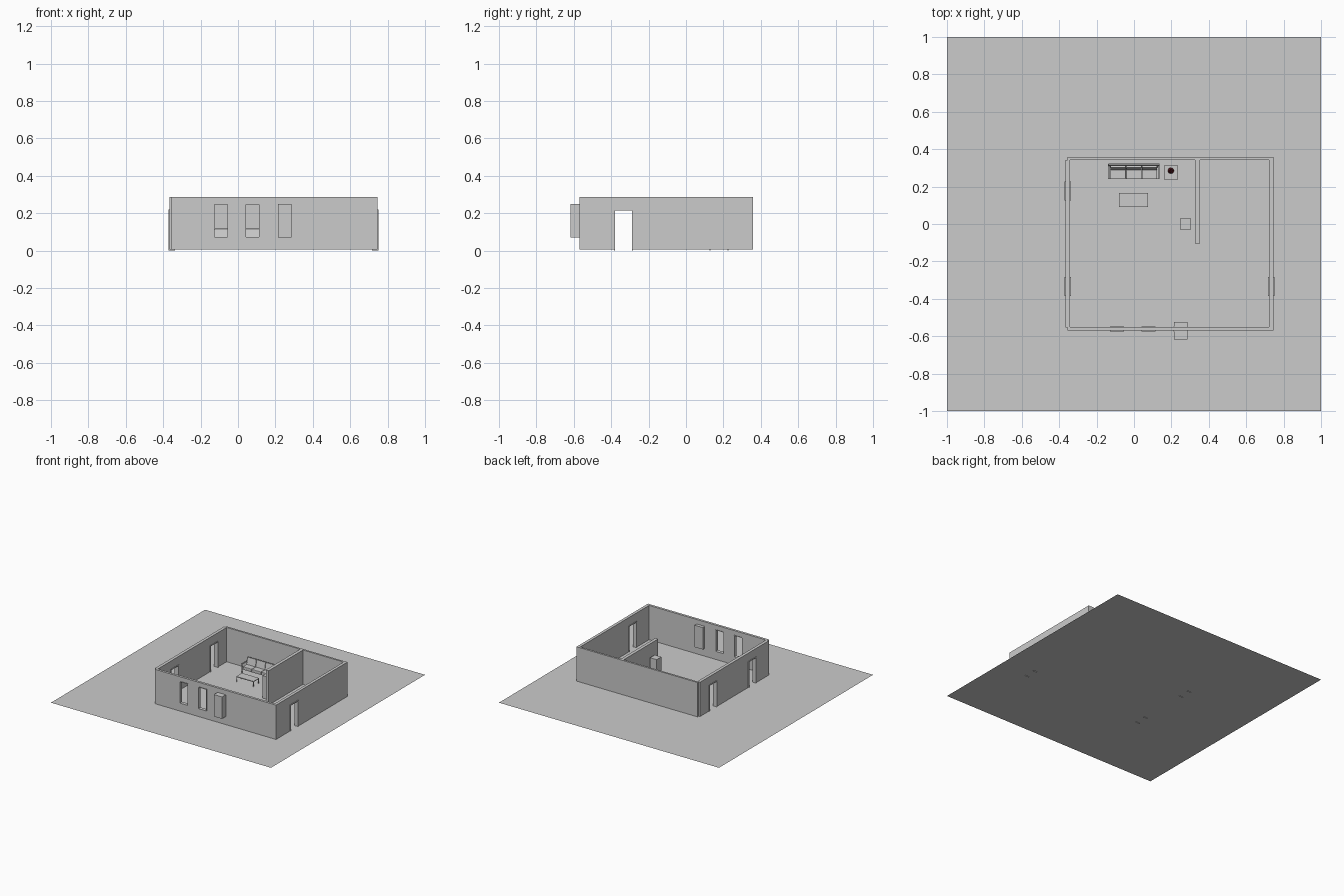
import bpy, bmesh, math
from mathutils import Matrix, Vector

if "Cube" in bpy.data.objects:
    bpy.data.objects.remove(bpy.data.objects["Cube"])

G = 0.005          # ground level; frames reach down to z = 0
TOP = 0.287


def finish(name, bm):
    mesh = bpy.data.meshes.new(name)
    bmesh.ops.recalc_face_normals(bm, faces=bm.faces)
    bm.to_mesh(mesh)
    bm.free()
    ob = bpy.data.objects.new(name, mesh)
    bpy.context.collection.objects.link(ob)
    return ob


def add_box(bm, x, y, z, tilt=0):
    """Box from (min, max) ranges, optionally tilted about x at its base."""
    size = (x[1] - x[0], y[1] - y[0], z[1] - z[0])
    base = Vector(((x[0] + x[1]) / 2, (y[0] + y[1]) / 2, z[0]))
    m = (Matrix.Translation(base) @ Matrix.Rotation(tilt, 4, 'X')
         @ Matrix.Translation((0, 0, size[2] / 2)) @ Matrix.Diagonal((*size, 1)))
    bmesh.ops.create_cube(bm, size=1, matrix=m)


def boxes(name, items, bevel=0):
    bm = bmesh.new()
    for it in items:
        add_box(bm, *it)
    ob = finish(name, bm)
    if bevel:
        mod = ob.modifiers.new("soft_edges", 'BEVEL')
        mod.width, mod.segments = bevel, 2
    return ob


def wall(name, x, y, openings=()):
    ob = boxes(name, [(x, y, (G, TOP))])
    for i, cut in enumerate(openings):
        cutter = boxes(f"{name}_cutter_{i}", [cut])
        cutter.hide_render = True
        cutter.hide_set(True)
        mod = ob.modifiers.new("opening", 'BOOLEAN')
        mod.operation, mod.solver, mod.object = 'DIFFERENCE', 'EXACT', cutter
        # bake the opening, then drop the cutter
        bpy.context.view_layer.update()
        dg = bpy.context.evaluated_depsgraph_get()
        ob_mesh = bpy.data.meshes.new_from_object(ob.evaluated_get(dg))
        ob.modifiers.clear()
        ob.data = ob_mesh
        bpy.data.objects.remove(cutter)
    return ob


# Ground sheet
bm = bmesh.new()
bmesh.ops.create_grid(bm, x_segments=1, y_segments=1, size=1,
                      matrix=Matrix.Translation((0, 0, G)))
finish("ground", bm)

# Openings: doors in the side walls, windows in the front wall
DOOR_W, DOOR_H, F = 0.09, 0.214, 0.006
left_doors, right_doors = [-0.335, 0.176], [-0.335]
windows = [-0.0915, 0.0775, 0.25]
WIN_W, WIN_Z = 0.076, (0.07, 0.25)


def door_cut(x, y):
    h = DOOR_W / 2 + F
    return (x, (y - h, y + h), (-0.1, DOOR_H + F))


def window_cut(x):
    h = WIN_W / 2
    return ((x - h, x + h), (-0.7, -0.4), WIN_Z)


# Walls
wall("left_wall", (-0.367, -0.342), (-0.553, 0.342),
     [door_cut((-0.5, -0.2), y) for y in left_doors])
wall("right_wall", (0.721, 0.745), (-0.55, 0.341),
     [door_cut((0.6, 0.9), y) for y in right_doors])
wall("front_wall", (-0.355, 0.745), (-0.57, -0.55), [window_cut(x) for x in windows])
wall("back_wall", (-0.355, 0.745), (0.341, 0.357))
wall("partition_wall", (0.326, 0.352), (-0.105, 0.341))


# Door frames
def door_frame(name, x, y):
    h = DOOR_W / 2
    boxes(name, [(x, (y - h - F, y - h), (0, DOOR_H)),
                 (x, (y + h, y + h + F), (0, DOOR_H)),
                 (x, (y - h - F, y + h + F), (DOOR_H, DOOR_H + F))])


for i, y in enumerate(left_doors):
    door_frame(f"left_door_frame_{i}", (-0.372, -0.337), y)
for i, y in enumerate(right_doors):
    door_frame(f"right_door_frame_{i}", (0.716, 0.75), y)

# Window frames, slightly proud of the wall
for i, x in enumerate(windows):
    h, t, y = WIN_W / 2, 0.003, (-0.575, -0.547)
    z0, z1 = WIN_Z
    boxes(f"window_frame_{i}", [((x - h, x - h + t), y, WIN_Z),
                                ((x + h - t, x + h), y, WIN_Z),
                                ((x - h + t, x + h - t), y, (z0, z0 + t)),
                                ((x - h + t, x + h - t), y, (z1 - t, z1))])

# Block standing in the third window, and tall cabinet by the partition
boxes("window_block", [((0.213, 0.287), (-0.617, -0.523), WIN_Z)])
boxes("cabinet", [((0.245, 0.305), (-0.03, 0.03), (G, 0.19))])

# Sofa: frame rails, arms and legs
sx0, sx1 = -0.137, 0.135
parts = [((sx0, sx1), (0.242, 0.318), (0.036, 0.043))]
for x in (sx0, sx1 - 0.006):
    xr = (x, x + 0.006)
    parts += [(xr, (0.242, 0.248), (G, 0.078)),
              (xr, (0.312, 0.318), (G, 0.078)),
              ((x - 0.002, x + 0.008), (0.24, 0.322), (0.078, 0.083))]
parts.append(((sx0, sx1), (0.303, 0.309), (0.043, 0.112), -0.2))
boxes("sofa_frame", parts)

# Sofa cushions, three across
w = (sx1 - sx0 - 0.02) / 3
cols = [(sx0 + 0.01 + i * w + 0.001, sx0 + 0.01 + (i + 1) * w - 0.001) for i in range(3)]
boxes("sofa_seat_cushions", [(c, (0.24, 0.30), (0.043, 0.062)) for c in cols], 0.003)
boxes("sofa_back_cushions", [(c, (0.288, 0.302), (0.055, 0.118), -0.2) for c in cols], 0.003)


# Tables with a slab top and four legs
def table(name, x, y, h, leg=0.005):
    legs = [((a, a + leg), (b, b + leg), (G, h - 0.006))
            for a in (x[0], x[1] - leg) for b in (y[0], y[1] - leg)]
    boxes(name, [(x, y, (h - 0.006, h))] + legs)


table("coffee_table", (-0.08, 0.076), (0.092, 0.165), 0.05)
table("side_table", (0.16, 0.235), (0.237, 0.312), 0.055)

# Vase: lathed profile on the side table
profile = [(0, 0), (0.009, 0), (0.015, 0.012), (0.016, 0.02), (0.012, 0.032),
           (0.006, 0.042), (0.008, 0.048), (0.005, 0.048), (0.004, 0.04), (0, 0.036)]
bm = bmesh.new()
vs = [bm.verts.new((0.197 + r, 0.285, 0.055 + z)) for r, z in profile]
es = [bm.edges.new(p) for p in zip(vs, vs[1:])]
bmesh.ops.spin(bm, geom=vs + es, cent=(0.197, 0.285, 0), axis=(0, 0, 1),
               angle=2 * math.pi, steps=20)
bmesh.ops.remove_doubles(bm, verts=bm.verts, dist=0.0001)
vase = finish("vase", bm)
vase.data.shade_smooth()
mat = bpy.data.materials.new("dark_red")
mat.diffuse_color = (0.12, 0.01, 0.015, 1)
mat.use_nodes = True
mat.node_tree.nodes["Principled BSDF"].inputs["Base Color"].default_value = mat.diffuse_color
vase.data.materials.append(mat)
